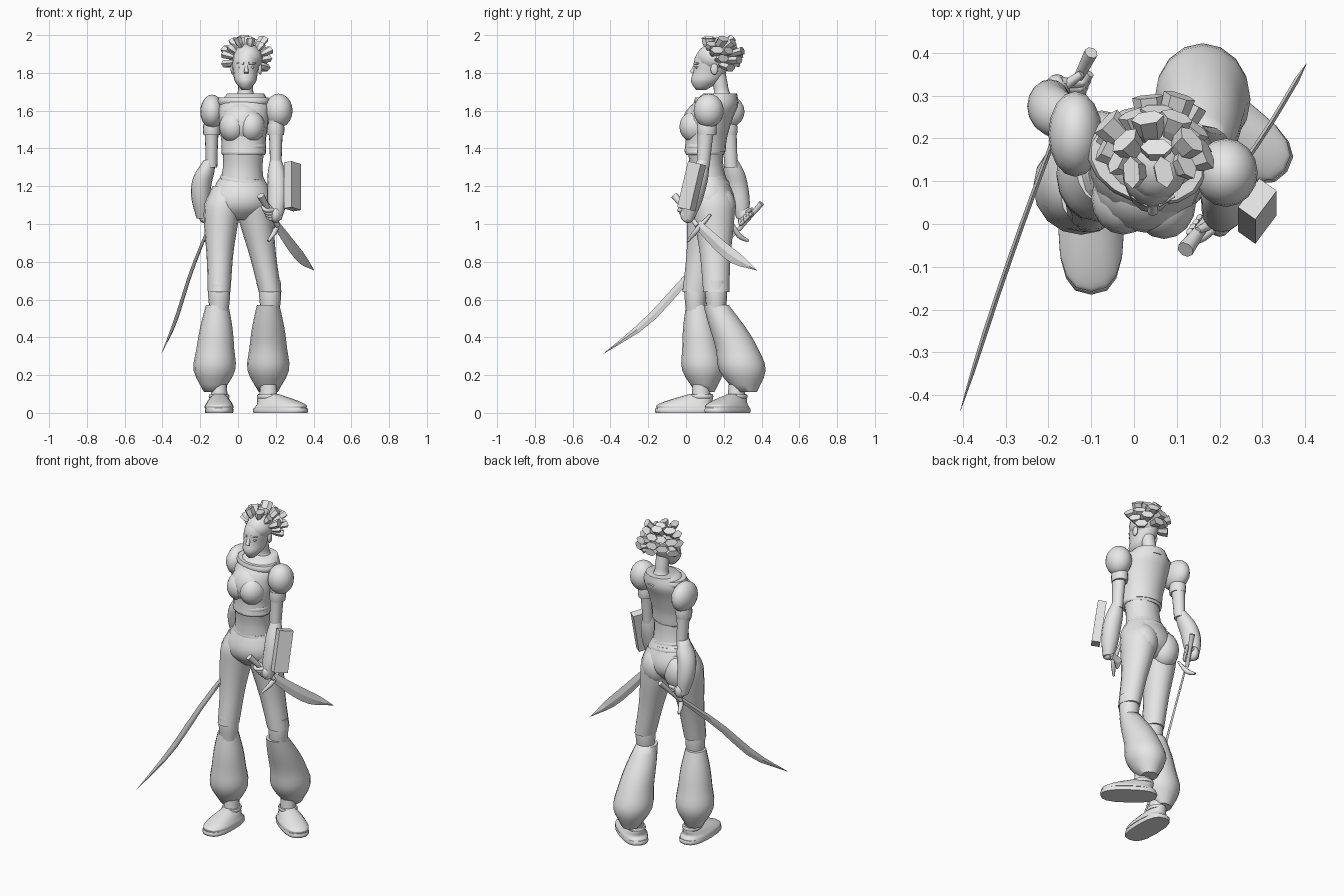
import bpy
import bmesh
from math import sin, cos, pi, radians, copysign
from mathutils import Vector, Matrix

if "Cube" in bpy.data.objects:
    bpy.data.objects.remove(bpy.data.objects["Cube"], do_unlink=True)

tone = (.8, .8, .8, 1)
grey = bpy.data.materials.new("plain_grey")
grey.use_nodes = True
grey.diffuse_color = tone
grey.node_tree.nodes["Principled BSDF"].inputs["Base Color"].default_value = tone


def finish(name, bm, smooth=True):
    """Turn a bmesh into a finished object."""
    bmesh.ops.recalc_face_normals(bm, faces=bm.faces[:])
    mesh = bpy.data.meshes.new(name)
    bm.to_mesh(mesh)
    bm.free()
    mesh.materials.append(grey)
    for polygon in mesh.polygons:
        polygon.use_smooth = smooth
    if smooth:
        mesh.set_sharp_from_angle(angle=radians(60))
    obj = bpy.data.objects.new(name, mesh)
    bpy.context.collection.objects.link(obj)
    return obj


def skin(name, loops, smooth):
    """Join point loops of equal length into a closed skin."""
    bm = bmesh.new()
    rows = [[bm.verts.new(point) for point in loop] for loop in loops]
    count = len(rows[0])
    for low, high in zip(rows, rows[1:]):
        for i in range(count):
            j = (i + 1) % count
            bm.faces.new((low[i], low[j], high[j], high[i]))
    bm.faces.new(rows[0][::-1])
    bm.faces.new(rows[-1])
    return finish(name, bm, smooth)


def spline(keys, t):
    """Smooth value through evenly spaced numbers or vectors."""
    padded = [keys[0] * 2 - keys[1], *keys, keys[-1] * 2 - keys[-2]]
    place = t * (len(keys) - 1)
    i = max(0, min(int(place), len(keys) - 2))
    f = place - i
    before, start, end, after = padded[i:i + 4]
    bend = before * 2 - start * 5 + end * 4 - after
    twist = start * 3 - before - end * 3 + after
    return start + (end - before + (bend + twist * f) * f) * (f / 2)


def boxed(value, power):
    """Push a sine or cosine outward for a squarer section."""
    return copysign(abs(value) ** power, value)


def limb(name, path, radii, deep=1, turn=0, level=True, sides=16, steps=12, smooth=True, power=1):
    """Rounded form along a path; its rings lie level or square to the path."""
    path = [Vector(point) for point in path]
    frame = Matrix.Rotation(turn, 3, 'Z')
    angles = [2 * pi * k / sides for k in range(sides)]
    section = [Vector((boxed(cos(a), power), deep * boxed(sin(a), power), 0)) for a in angles]
    loops = []
    for step in range(steps + 1):
        t = step / steps
        centre, radius = spline(path, t), spline(radii, t)
        if not level:
            along = spline(path, t + .01) - spline(path, t - .01)
            frame = along.to_track_quat('Z', 'Y').to_matrix()
        loops.append([centre + frame @ point * radius for point in section])
    return skin(name, loops, smooth)


def bar(name, path, radii):
    """Thin round bar along a path."""
    return limb(name, path, radii, level=False, sides=8, steps=6)


def band(name, place, radius, height, deep=.85, turn=0):
    """Raised ring of cloth around a body part."""
    half = Vector((0, 0, height / 2))
    profile = [radius * .94, radius, radius * .94]
    return limb(name, [Vector(place) - half, Vector(place) + half], profile, deep, turn, steps=4)


def blob(name, place, size):
    bm = bmesh.new()
    matrix = Matrix.LocRotScale(Vector(place), None, Vector(size))
    bmesh.ops.create_uvsphere(bm, u_segments=16, v_segments=10, radius=1, matrix=matrix)
    return finish(name, bm)


def blade(name, path, widths, steps=8):
    """Flat upright blade with a diamond section."""
    path = [Vector(point) for point in path]
    loops = []
    for step in range(steps + 1):
        t = step / steps
        centre = spline(path, t)
        width = max(spline(widths, t), .001)
        along = spline(path, t + .01) - spline(path, t - .01)
        side = along.cross(Vector((0, 0, 1))).normalized()
        up = side.cross(along).normalized() * width
        side *= min(width / 2, .006)
        loops.append([centre + up, centre + side, centre - up, centre - side])
    return skin(name, loops, smooth=False)


def fist(name, palm, grip, axis, inward):
    """Palm with four fingers closed round a grip, and a thumb."""
    palm, grip, axis = Vector(palm), Vector(grip), Vector(axis).normalized()
    blob(name + "_palm", palm, (.03, .04, .045))
    for i in range(4):
        shift = axis * (i - 1.5) * .02
        knuckle = grip + shift + Vector((0, -.02, -.02))
        tip = grip + shift + Vector((inward * .02, 0, 0))
        bar(name + "_finger", [palm + shift, knuckle, tip], [.013, .009])
    bar(name + "_thumb", [palm, grip + axis * .03 + Vector((0, 0, .02))], [.014, .009])


# torso, from waist to shoulders, with the chest turned
twist = -.3
limb("midriff", [(.02, .12, 1.2), (.03, .1, 1.4)], [.12, .105, .11], deep=.85)
limb("bodice", [(.03, .1, 1.38), (.03, .12, 1.54), (.04, .18, 1.69)],
     [.12, .12, .13, .135, .135, .1], deep=.9, turn=twist)
blob("chest", (.025, .09, 1.53), (.12, .11, .12))
for x, y in ((-.025, .06), (.07, .05)):
    blob("bust", (x, y, 1.515), (.075, .085, .085))
for z in (1.38, 1.41):
    band("bodice_hem", (.03, .1, z), .122, .03, turn=twist)
band("neckline_band", (.03, .15, 1.65), .143, .04, deep=.72, turn=twist)

# hips and belt
limb("hips", [(.01, .13, 1.02), (.02, .12, 1.25)], [.08, .15, .165, .145, .112], deep=.8)
for x in (-.075, .08):
    blob("buttock", (x, .18, 1.09), (.085, .085, .11))
for z, radius in ((0, .137), (.035, .12)):
    belt = band("belt", (0, 0, z), radius, .035, deep=.82)
    belt.location = (.02, .12, 1.2)
    belt.rotation_euler = (.15, .1, 0)

# legs, the right one forward and the left one back
limb("right_thigh", [(-.06, .13, 1.2), (-.09, .11, 1), (-.1, .05, .64)],
     [.075, .1, .09, .07, .06], deep=1.15)
limb("left_thigh", [(.08, .13, 1.2), (.1, .15, 1), (.17, .16, .64)],
     [.075, .1, .09, .07, .06], deep=1.15)
for side, x, y in (("right", -.1, .05), ("left", .17, .16)):
    limb(side + "_knee", [(x, y, .7), (x, y, .54)], [.056, .058, .05])
    blob(side + "_knee_pad", (x, y - .03, .67), (.045, .035, .06))
calf = [.06, .085, .1, .11, .05]
limb("right_legging", [(-.11, .06, .57), (-.13, .1, .11)], calf)
limb("left_legging", [(.16, .16, .57), (.16, .27, .34), (.16, .32, .11)], calf, deep=1.12)

# shoes: a sole, an upper, an ankle and a collar
for side, x, y, turn in (("right", -.1, 0, -pi / 2), ("left", .225, .22, -.64)):
    toe = Vector((x, y, 0))
    heel = toe - Vector((cos(turn), sin(turn), 0)) * .08
    lift = Vector((0, 0, .025))
    limb(side + "_sole", [toe, toe + lift], [.16, .165, .16], deep=.46, turn=turn, steps=4, power=.75)
    limb(side + "_shoe", [toe + lift, toe + lift * 2, heel + lift * 4], [.155, .15, .12, .06],
         deep=.5, turn=turn, power=.8)
    limb(side + "_ankle", [heel + lift, heel + lift * 6], [.055, .045], deep=.9, turn=turn)
    band(side + "_shoe_collar", heel + lift * 3.5, .065, .02, turn=turn)

# puffed shoulders, sleeves and upper arms
blob("right_shoulder_puff", (-.137, .21, 1.595), (.063, .1, .09))
blob("left_shoulder_puff", (.215, .12, 1.6), (.074, .08, .09))
for side, x, y, lean in (("right", -.14, .22, .02), ("left", .2, .11, -.02)):
    upper, elbow = Vector((x, y, 1.56)), Vector((x, y + lean, 1.3))
    limb(side + "_upper_arm", [upper, elbow], [.042, .034, .03], deep=1.15)
    band(side + "_sleeve_cuff", (x, y, 1.5), .046, .06, deep=1.15)

# gauntlets and hands
sleeve = [.03, .05, .053, .048, .03]
limb("right_gauntlet", [(-.15, .24, 1.34), (-.195, .27, 1.2), (-.19, .3, 1.03)], sleeve, deep=1.1)
limb("left_gauntlet", [(.2, .09, 1.34), (.21, .05, 1.18), (.2, .01, 1.02)], sleeve)
fist("right_hand", (-.18, .31, 1.05), (-.13, .33, 1.04), (.4, 1, 1), 1)
fist("left_hand", (.2, .01, 1.05), (.16, 0, 1.07), (-.5, -.7, 1), -1)

# block shield on the left forearm
bm = bmesh.new()
pose = Matrix.Rotation(-.23, 4, 'X') @ Matrix.Rotation(-.63, 4, 'Z')
place = Matrix.Translation((.288, .03, 1.2))
bmesh.ops.create_cube(bm, size=1, matrix=place @ pose @ Matrix.Diagonal((.05, .085, .25, 1)))
finish("forearm_shield", bm, smooth=False)

# long sword in the right hand
bar("sword_grip", [(-.1, .4, 1.11), (-.16, .28, .97)], [.016, .012, .012])
bar("sword_guard", [(-.18, .33, .91), (-.16, .28, .94), (-.13, .24, 1.01)], [.007, .015, .007])
blade("sword_blade", [(-.16, .27, .97), (-.25, .03, .74), (-.33, -.2, .49), (-.405, -.435, .315)],
      [.014, .02, .022, 0])

# short curved blade in the left hand
bar("dagger_grip", [(.12, -.06, 1.15), (.21, .06, .99)], [.02, .013, .013])
bar("dagger_guard", [(.16, .01, .91), (.2, .06, .97), (.21, .13, 1.05)], [.007, .015, .007])
blade("dagger_blade", [(.2, .06, 1), (.31, .22, .85), (.403, .375, .755)], [.025, .035, .033, 0])

# neck, head and face
limb("neck", [(.04, .2, 1.64), (.04, .17, 1.8)], [.08, .043, .04, .04])
limb("head", [(.04, .08, 1.71), (.04, .13, 1.82), (.05, .15, 1.94)],
     [.02, .056, .064, .071, .068, .04], deep=1.35)
middle = .044
bar("nose", [(middle, .05, 1.84), (middle, .03, 1.8)], [.008, .013])
for z in (1.757, 1.768):
    blob("lip", (middle, .055, z), (.02, .014, .006))
for s in (-1, 1):
    blob("eye", (middle + s * .028, .06, 1.83), (.015, .012, .007))
    bar("brow", [(middle + s * .012, .045, 1.85), (middle + s * .05, .066, 1.85)], [.007, .004])
    blob("ear", (middle + s * .073, .15, 1.82), (.01, .02, .03))

# swept-back hair of blunt, broad locks that widen to their ends
heart = Vector((.052, .15, 1.88))
blob("hair_cap", heart, (.078, .095, .075))
across, back, rise = Vector((1, 0, 0)), Vector((0, .85, .5)), Vector((0, -.5, .85))
for ring, count in enumerate((1, 5, 8, 11)):
    tilt = ring / 2
    for k in range(count):
        a = 2 * pi * (k + tilt) / count
        way = back * cos(tilt) + (across * cos(a) + rise * sin(a)) * sin(tilt)
        if way.z < -.72 or (way.y < 0 and way.z < .25):
            continue
        way.z *= .8
        root = heart + way * .07
        tip = heart + way * (.125 + .015 * ((k + ring) % 3 - 1)) + back * .03
        limb("hair_lock", [root, tip], [.018, .034, .038],
             deep=.6, level=False, sides=6, steps=2, smooth=False)
